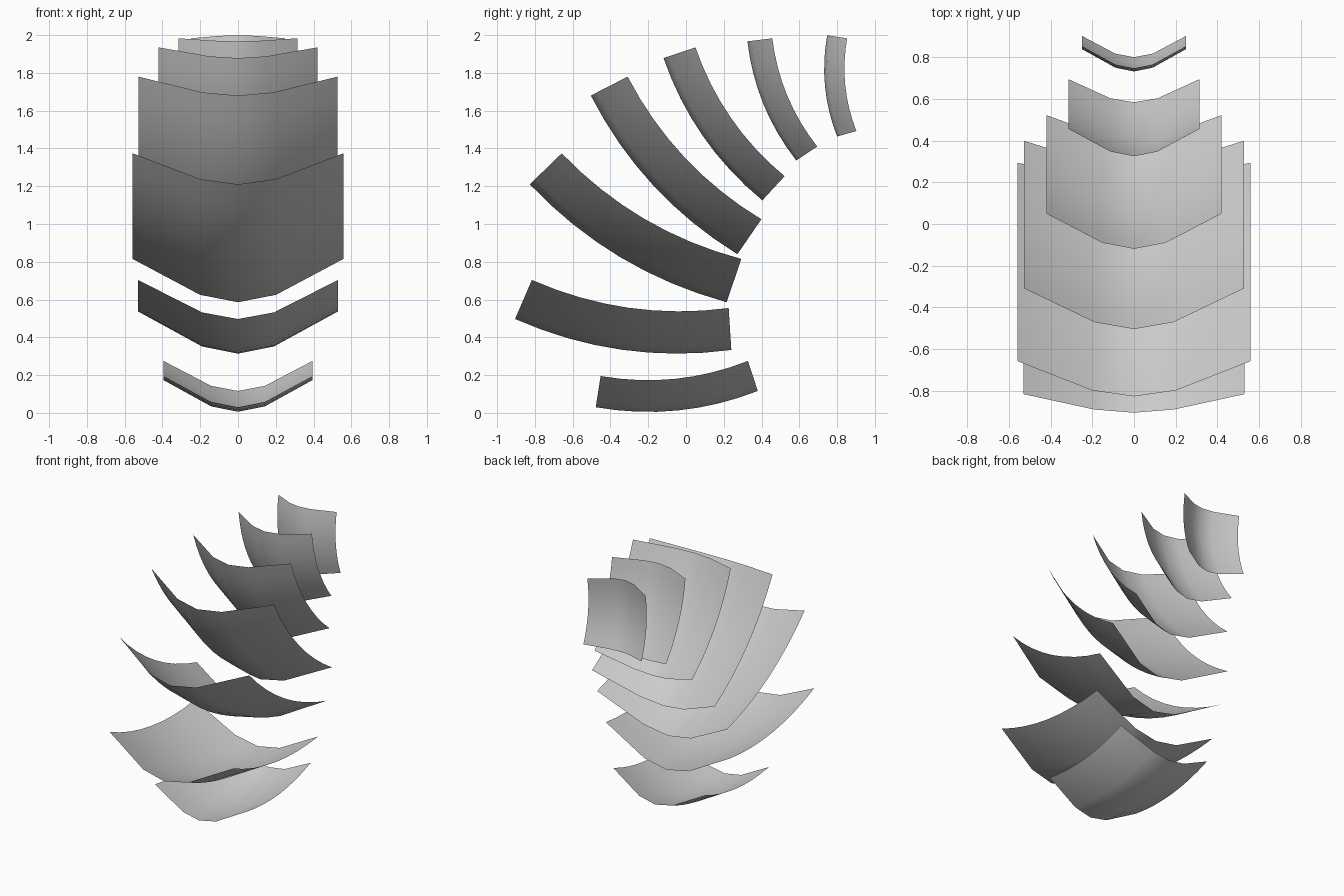
import bpy, bmesh
from mathutils import Vector

if "Cube" in bpy.data.objects:
    bpy.data.objects.remove(bpy.data.objects["Cube"])

# Each plate in side view (y, z): keel start/end, rim start/end, and half width
PLATES = [
    ((-0.478, 0.030), (0.380, 0.116), (-0.452, 0.195), (0.328, 0.275), 0.395),
    ((-0.905, 0.497), (0.240, 0.333), (-0.816, 0.704), (0.226, 0.555), 0.53),
    ((-0.827, 1.210), (0.215, 0.586), (-0.658, 1.374), (0.293, 0.815), 0.558),
    ((-0.504, 1.680), (0.272, 0.840), (-0.309, 1.780), (0.399, 1.025), 0.527),
    ((-0.119, 1.878), (0.404, 1.125), (0.050, 1.935), (0.522, 1.253), 0.42),
    ((0.325, 1.967), (0.584, 1.336), (0.457, 1.983), (0.695, 1.410), 0.315),
    ((0.747, 1.999), (0.800, 1.463), (0.853, 1.983), (0.902, 1.492), 0.25),
]
# Cross-section of a plate: (fraction of half width, fraction of the way keel to rim)
SECTION = [(-1, 1), (-0.36, 0.17), (0, 0), (0.36, 0.17), (1, 1)]
SEGMENTS = 8
BOW = 0.07  # sag as a fraction of the chord


def bowed(start, end, t):
    """Point on a shallow arc that sags to the front and underside."""
    a, b = Vector(start), Vector(end)
    d = b - a
    sag = Vector((d.y, -d.x)) * BOW
    return a.lerp(b, t) + sag * 4 * t * (1 - t)


def curved_plate(name, keel_a, keel_b, rim_a, rim_b, half_width):
    bm = bmesh.new()
    rows = []
    for i in range(SEGMENTS + 1):
        t = i / SEGMENTS
        keel, rim = bowed(keel_a, keel_b, t), bowed(rim_a, rim_b, t)
        row = []
        for fx, fr in SECTION:
            p = keel.lerp(rim, fr)
            row.append(bm.verts.new((fx * half_width, p.x, p.y)))
        rows.append(row)
    for r0, r1 in zip(rows, rows[1:]):
        for j in range(len(SECTION) - 1):
            f = bm.faces.new((r0[j], r1[j], r1[j + 1], r0[j + 1]))
            f.smooth = True
    mesh = bpy.data.meshes.new(name)
    bm.to_mesh(mesh)
    bm.free()
    obj = bpy.data.objects.new(name, mesh)
    bpy.context.collection.objects.link(obj)
    return obj


# Fan of overlapping curved plates, bottom to top
for n, plate in enumerate(PLATES, 1):
    curved_plate(f"curved_plate_{n}", *plate)
